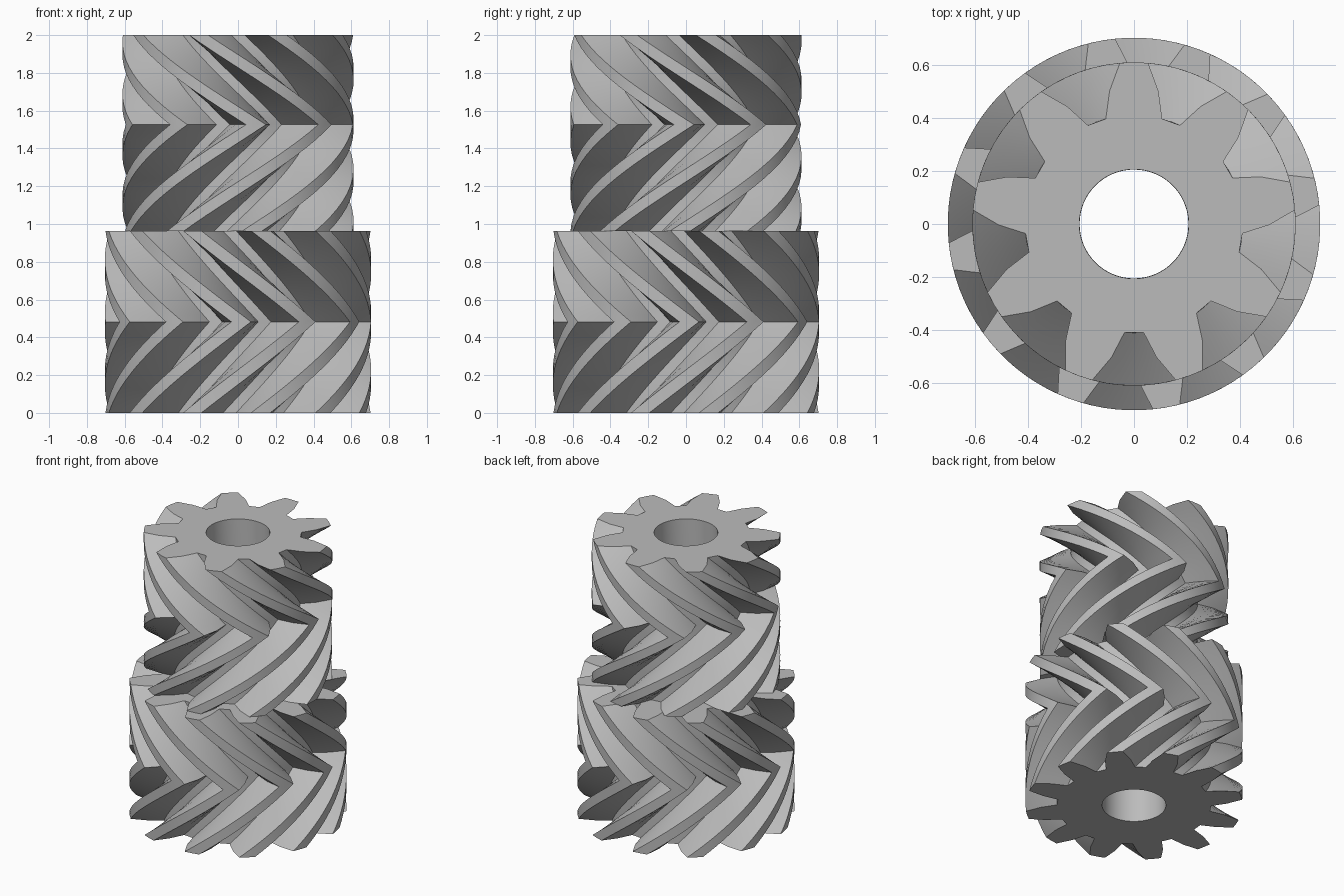
import bpy, bmesh
from math import radians, cos, sin

if "Cube" in bpy.data.objects:
    bpy.data.objects.remove(bpy.data.objects["Cube"])

# One plain grey for the whole part
steel = bpy.data.materials.new("grey_metal")
steel.use_nodes = True
GREY = (0.5, 0.5, 0.5, 1)
steel.diffuse_color = GREY
steel.node_tree.nodes["Principled BSDF"].inputs["Base Color"].default_value = GREY

BORE = 0.207
START = 10      # angle of the first tooth on the top face
SLICES = 14     # rows in each half of a gear


def tooth_profile(teeth, tip_r, root_r, tip_half, root_half):
    """Outline as (radius, angle) pairs, one slightly convex tooth at a time."""
    mid_r = (tip_r + root_r) / 2
    mid_half = (tip_half + root_half) / 2 + 0.4
    half = [(root_r, root_half), (mid_r, mid_half), (tip_r, tip_half)]
    tooth = [(r, -a) for r, a in half] + [(tip_r, 0)] + [(r, a) for r, a in half[::-1]]
    return [(r, a + START + i * 360 / teeth) for i in range(teeth) for r, a in tooth]


def herringbone_gear(name, profile, z0, z_mid, z1, twist):
    """Sweep the outline up, twisting forward to the middle and back again."""
    bm = bmesh.new()
    rate = twist / (z1 - z_mid)
    levels = [z0 + (z_mid - z0) * i / SLICES for i in range(SLICES)]
    levels += [z_mid + (z1 - z_mid) * i / SLICES for i in range(SLICES + 1)]

    def ring(z, points):
        turn = rate * (z1 - z if z > z_mid else z1 - 2 * z_mid + z)
        return [bm.verts.new((r * cos(radians(a + turn)), r * sin(radians(a + turn)), z))
                for r, a in points]

    def bridge(lower, upper):
        n = len(lower)
        for i in range(n):
            j = (i + 1) % n
            bm.faces.new((lower[i], lower[j], upper[j], upper[i]))

    # Toothed outside
    rings = [ring(z, profile) for z in levels]
    for lower, upper in zip(rings, rings[1:]):
        bridge(lower, upper)

    # Bore and the two flat ends
    n = len(profile)
    hole = [(BORE, START - 15 + i * 360 / n) for i in range(n)]
    bottom, top = ring(z0, hole), ring(z1, hole)
    bridge(rings[-1], top)
    bridge(top, bottom)
    bridge(bottom, rings[0])
    bmesh.ops.recalc_face_normals(bm, faces=bm.faces)

    mesh = bpy.data.meshes.new(name)
    bm.to_mesh(mesh)
    bm.free()
    mesh.materials.append(steel)
    gear = bpy.data.objects.new(name, mesh)
    bpy.context.collection.objects.link(gear)
    bpy.ops.object.select_all(action="DESELECT")
    gear.select_set(True)
    bpy.context.view_layer.objects.active = gear
    bpy.ops.object.shade_smooth_by_angle(angle=radians(25))


herringbone_gear("lower_gear", tooth_profile(12, 0.705, 0.5, 4.2, 11), 0, 0.482, 0.962, 51.4)
herringbone_gear("upper_gear", tooth_profile(9, 0.612, 0.412, 5, 15), 0.962, 1.526, 2, 69)
